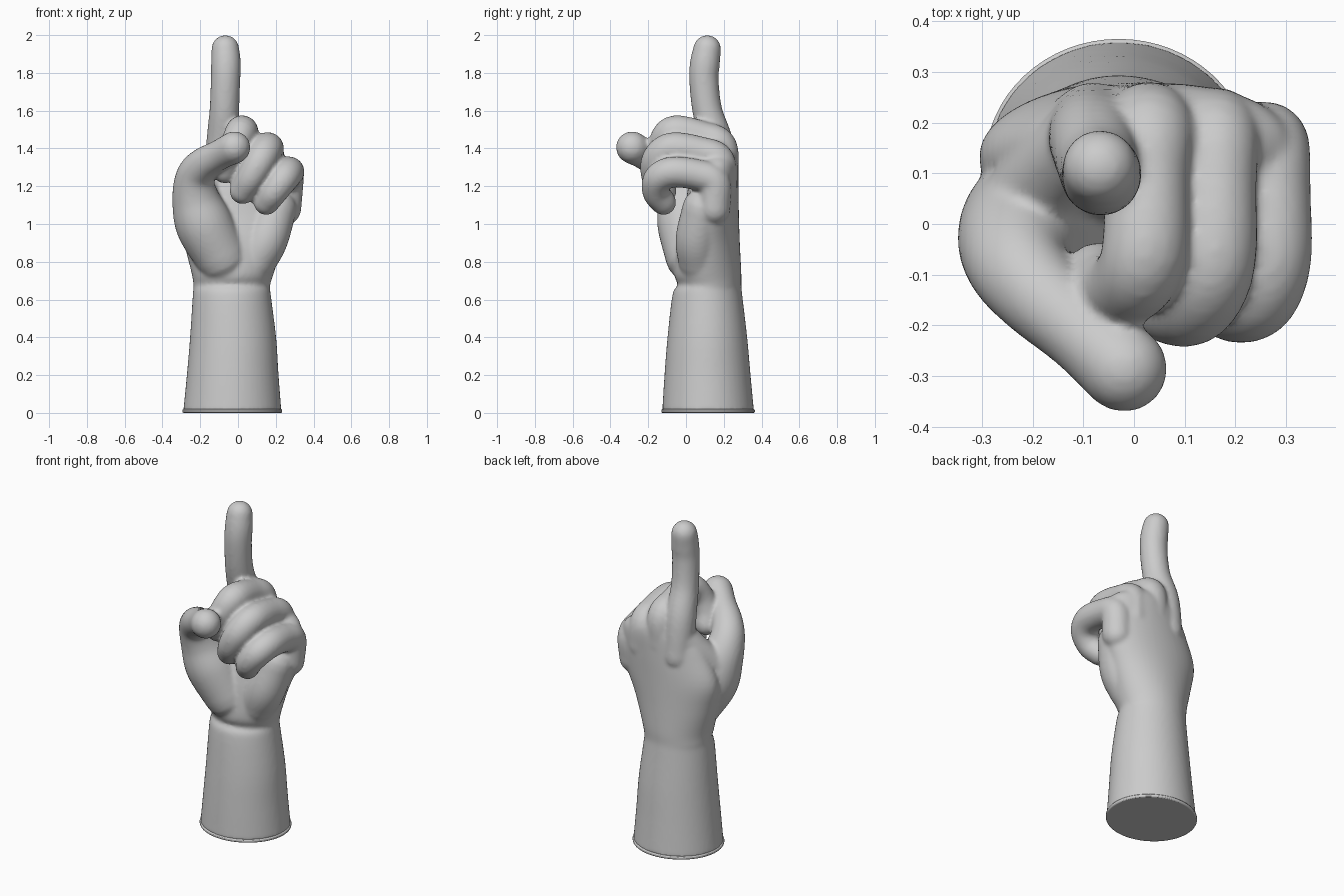
import bpy, bmesh
from math import sin, cos, pi, radians
from mathutils import Vector

bm = bmesh.new()
SIDES = 28


def skin(rings):
    """Bridge a list of closed rings and cap both ends."""
    vs = [[bm.verts.new(p) for p in r] for r in rings]
    n = len(vs[0])
    for a, b in zip(vs, vs[1:]):
        for i in range(n):
            j = (i + 1) % n
            bm.faces.new((a[i], a[j], b[j], b[i]))
    bm.faces.new(vs[0][::-1])
    bm.faces.new(vs[-1])


def spline(keys, steps=6):
    """Catmull-Rom through tuples of any length."""
    k = [Vector(p) for p in keys]
    k = [k[0] * 2 - k[1]] + k + [k[-1] * 2 - k[-2]]
    out = []
    for a, b, c, d in zip(k, k[1:], k[2:], k[3:]):
        for s in range(steps):
            t = s / steps
            out.append(0.5 * (2 * b + (c - a) * t + (2 * a - 5 * b + 4 * c - d) * t * t
                              + (3 * b - a - 3 * c + d) * t ** 3))
    return out + [k[-2]]


def finger(keys):
    """Round-ended tube through (x, y, z, radius) points."""
    s = [(v.xyz, v[3]) for v in spline(keys)]
    t0 = (s[0][0] - s[1][0]).normalized()
    t1 = (s[-1][0] - s[-2][0]).normalized()
    caps = [radians(a) for a in (20, 40, 58, 74, 85)]
    (p0, r0), (p1, r1) = s[0], s[-1]
    s = ([(p0 + t0 * r0 * sin(a), r0 * cos(a)) for a in reversed(caps)] + s
         + [(p1 + t1 * r1 * sin(a), r1 * cos(a)) for a in caps])
    rings, u, last = [], None, None
    for i, (p, r) in enumerate(s):
        t = (s[min(i + 1, len(s) - 1)][0] - s[max(i - 1, 0)][0]).normalized()
        u = t.orthogonal().normalized() if u is None else last.rotation_difference(t) @ u
        last = t
        w = t.cross(u)
        rings.append([p + r * (cos(q) * u + sin(q) * w)
                      for q in (2 * pi * k / SIDES for k in range(SIDES))])
    skin(rings)


# forearm, wrist and palm: (z, centre x, centre y, half width, half depth)
body = [(0.008, -0.03, 0.117, 0.26, 0.243), (0.2, -0.028, 0.114, 0.243, 0.228),
        (0.4, -0.026, 0.113, 0.228, 0.211), (0.63, -0.033, 0.113, 0.206, 0.184),
        (0.675, -0.033, 0.125, 0.203, 0.168), (0.74, -0.028, 0.115, 0.218, 0.178),
        (0.9, -0.02, 0.12, 0.265, 0.165), (1.05, 0.0, 0.135, 0.305, 0.145),
        (1.2, 0.04, 0.145, 0.285, 0.133), (1.32, 0.06, 0.16, 0.235, 0.115),
        (1.39, 0.03, 0.17, 0.14, 0.085)]
skin([[(v[1] + v[3] * cos(q), v[2] + v[4] * sin(q), v[0])
       for q in (2 * pi * k / 48 for k in range(48))] for v in spline(body, 4)])

# index finger pointing up
finger([(-0.08, 0.19, 1.2, 0.09), (-0.08, 0.165, 1.42, 0.088), (-0.072, 0.113, 1.6, 0.079),
        (-0.066, 0.095, 1.76, 0.078), (-0.064, 0.1, 1.85, 0.079), (-0.067, 0.112, 1.926, 0.074)])
# curled middle, ring and little fingers
finger([(0.03, 0.19, 1.25, 0.09), (0.03, 0.18, 1.41, 0.09), (0.025, 0.09, 1.46, 0.083),
        (0.02, -0.06, 1.49, 0.085), (-0.01, -0.118, 1.43, 0.08), (-0.05, -0.125, 1.35, 0.072),
        (-0.07, -0.1, 1.28, 0.065)])
finger([(0.16, 0.18, 1.2, 0.09), (0.16, 0.17, 1.335, 0.088), (0.16, 0.08, 1.38, 0.082),
        (0.155, -0.075, 1.4, 0.085), (0.12, -0.152, 1.34, 0.083), (0.07, -0.16, 1.25, 0.076),
        (0.025, -0.12, 1.175, 0.07)])
finger([(0.25, 0.15, 1.08, 0.085), (0.262, 0.15, 1.22, 0.085), (0.267, 0.06, 1.26, 0.082),
        (0.268, -0.07, 1.275, 0.082), (0.24, -0.145, 1.24, 0.08), (0.19, -0.158, 1.17, 0.073),
        (0.15, -0.12, 1.115, 0.068)])
# thumb with its fleshy base
finger([(-0.09, 0.03, 0.83, 0.14), (-0.18, 0.0, 1.0, 0.152), (-0.225, -0.03, 1.14, 0.125),
        (-0.23, -0.08, 1.25, 0.1), (-0.185, -0.14, 1.315, 0.088), (-0.1, -0.215, 1.365, 0.08),
        (-0.02, -0.285, 1.405, 0.086)])
# web from thumb to index knuckle, and heel of the palm
finger([(-0.22, 0.0, 1.08, 0.11), (-0.16, 0.1, 1.2, 0.09), (-0.09, 0.165, 1.3, 0.09)])
finger([(0.09, 0.07, 0.8, 0.11), (0.15, 0.06, 0.92, 0.115), (0.2, 0.09, 1.08, 0.11)])

bmesh.ops.recalc_face_normals(bm, faces=bm.faces)
mesh = bpy.data.meshes.new("pointing_hand")
bm.to_mesh(mesh)
bm.free()
hand = bpy.data.objects.new("pointing_hand", mesh)
bpy.context.collection.objects.link(hand)

# fuse the parts into one soft skin
fuse = hand.modifiers.new("fuse", 'REMESH')
fuse.mode = 'VOXEL'
fuse.voxel_size = 0.011
fuse.use_smooth_shade = True
soft = hand.modifiers.new("soften", 'SMOOTH')
soft.factor = 0.5
soft.iterations = 7

# thin lip at the cut end of the forearm
bpy.ops.mesh.primitive_cylinder_add(vertices=64, radius=1, depth=0.02, location=(-0.03, 0.117, 0.01))
rim = bpy.context.object
rim.name = "forearm_rim"
rim.scale = (0.264, 0.248, 1)
bpy.ops.object.transform_apply(location=False, rotation=False, scale=True)
bev = rim.modifiers.new("round", 'BEVEL')
bev.width = 0.006
bev.segments = 2
bpy.ops.object.shade_smooth_by_angle(angle=radians(40))
